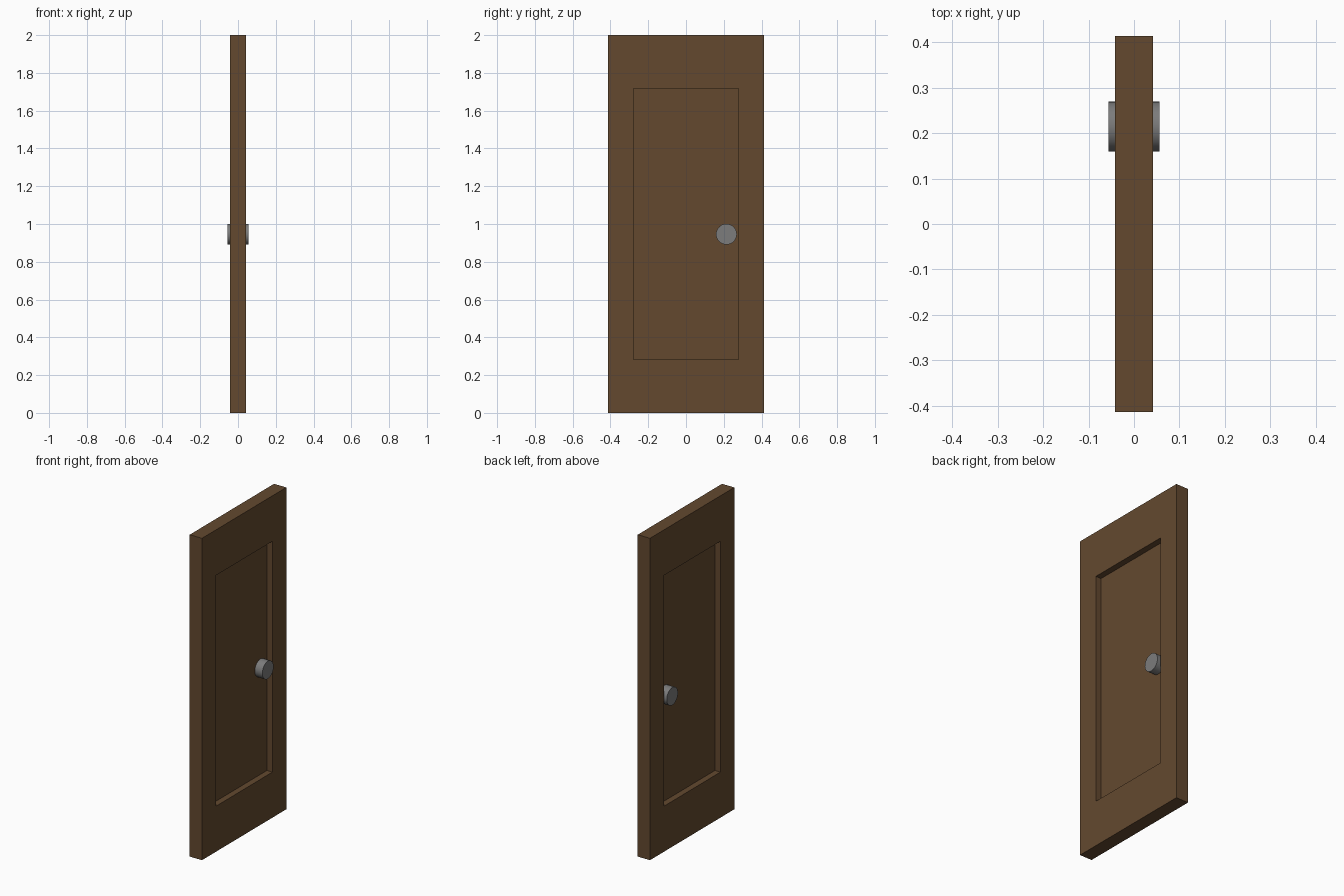
import bpy, bmesh, math
from mathutils import Matrix, Vector

if "Cube" in bpy.data.objects:
    bpy.data.objects.remove(bpy.data.objects["Cube"])

HALF_T, HALF_W, HEIGHT = 0.042, 0.414, 2.0
PANEL_W, PANEL_Z, PANEL_X = 0.278, (0.283, 1.717), 0.004


def material(name, rgb):
    m = bpy.data.materials.new(name)
    m.diffuse_color = (*rgb, 1)
    m.use_nodes = True
    m.node_tree.nodes["Principled BSDF"].inputs["Base Color"].default_value = m.diffuse_color
    return m


def make_object(name, bm, mat):
    bmesh.ops.recalc_face_normals(bm, faces=bm.faces)
    mesh = bpy.data.meshes.new(name)
    bm.to_mesh(mesh)
    bm.free()
    mesh.materials.append(mat)
    ob = bpy.data.objects.new(name, mesh)
    bpy.context.collection.objects.link(ob)
    return ob


wood = material("brown wood", (0.125, 0.066, 0.028))
metal = material("grey metal", (0.20, 0.20, 0.20))

# Door slab with a recessed panel on both broad sides
bm = bmesh.new()
bmesh.ops.create_cube(bm, size=1, matrix=Matrix.Translation((0, 0, HEIGHT / 2))
                      @ Matrix.Diagonal((HALF_T * 2, HALF_W * 2, HEIGHT, 1)))
bm.normal_update()
for face in [f for f in bm.faces if abs(f.normal.x) > 0.9]:
    side = math.copysign(1, face.normal.x)
    bmesh.ops.inset_individual(bm, faces=[face], thickness=0.1)
    for v in face.verts:
        v.co.y = math.copysign(PANEL_W, v.co.y)
        v.co.z = PANEL_Z[v.co.z > HEIGHT / 2]
    new = bmesh.ops.extrude_discrete_faces(bm, faces=[face])["faces"][0]
    for v in new.verts:
        v.co.x = side * PANEL_X
make_object("door", bm, wood)

# Round knob passing through the panel
bm = bmesh.new()
bmesh.ops.create_cone(bm, cap_ends=True, segments=32, radius1=0.055, radius2=0.055,
                      depth=0.112, matrix=Matrix.Translation((0, 0.214, 0.946))
                      @ Matrix.Rotation(math.pi / 2, 4, 'Y'))
knob = make_object("knob", bm, metal)
bpy.context.view_layer.objects.active = knob
knob.select_set(True)
bpy.ops.object.shade_smooth_by_angle(angle=math.radians(30))
